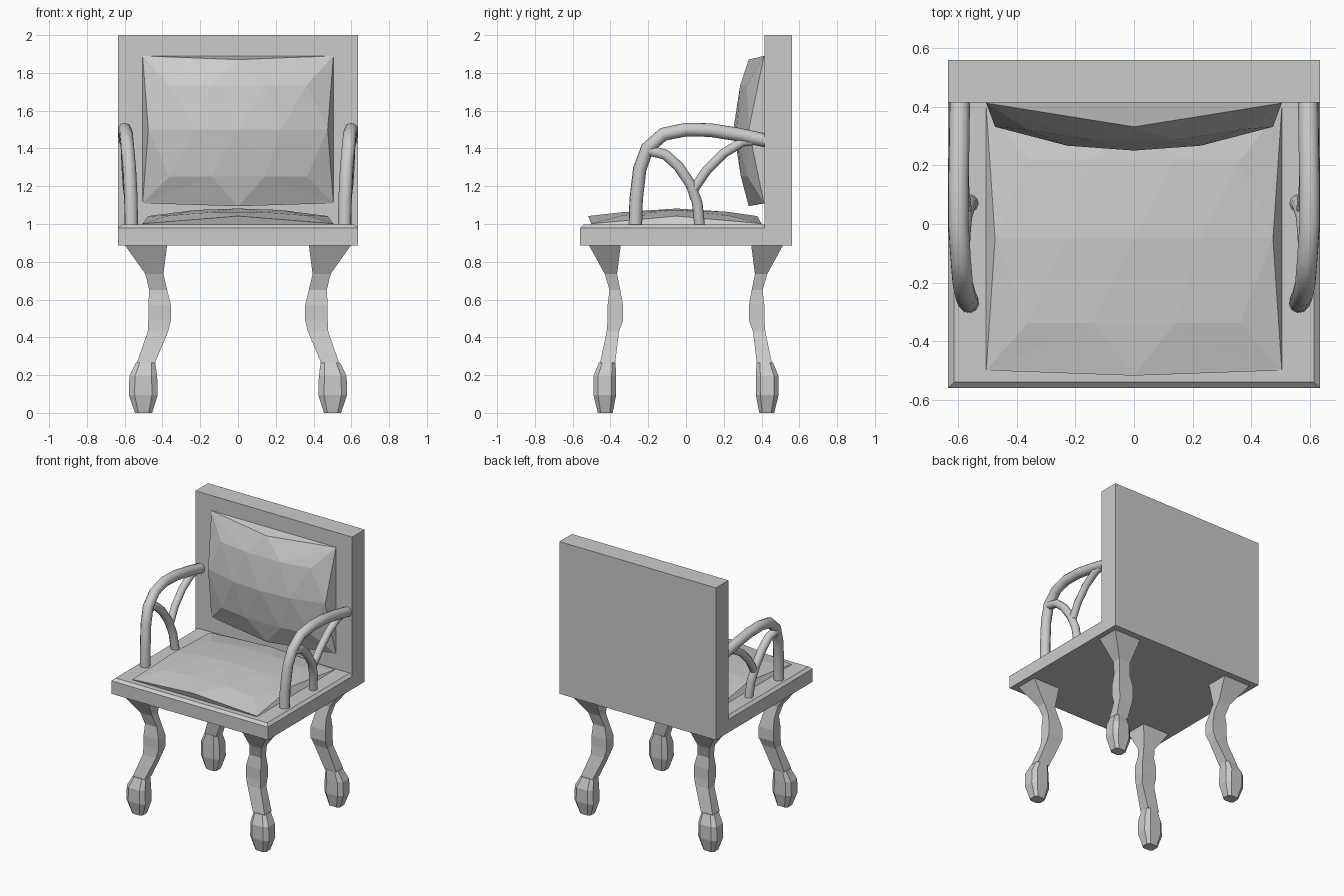
import bpy, bmesh
from mathutils import Vector, geometry

if "Cube" in bpy.data.objects:
    bpy.data.objects.remove(bpy.data.objects["Cube"])

grey = bpy.data.materials.new("plain_grey")
grey.use_nodes = True
grey.diffuse_color = (0.6, 0.6, 0.6, 1)
grey.node_tree.nodes["Principled BSDF"].inputs["Base Color"].default_value = (0.6, 0.6, 0.6, 1)


def add_mesh(name, bm):
    bmesh.ops.recalc_face_normals(bm, faces=bm.faces)
    mesh = bpy.data.meshes.new(name)
    bm.to_mesh(mesh)
    bm.free()
    mesh.materials.append(grey)
    obj = bpy.data.objects.new(name, mesh)
    bpy.context.collection.objects.link(obj)
    return obj


def loft(name, rings, chamfer=0, sx=1, sy=1):
    """Stack rectangles (x0, x1, y0, y1, z), with optional cut corners."""
    bm = bmesh.new()
    loops = []
    for x0, x1, y0, y1, z in rings:
        corners = [Vector(p) for p in ((x0, y0, z), (x1, y0, z), (x1, y1, z), (x0, y1, z))]
        points = corners
        if chamfer:
            points = []
            for i, c in enumerate(corners):
                points += [c.lerp(corners[i - 1], chamfer), c.lerp(corners[(i + 1) % 4], chamfer)]
        loops.append([bm.verts.new((p.x * sx, p.y * sy, p.z)) for p in points])
    n = len(loops[0])
    for low, high in zip(loops, loops[1:]):
        for i in range(n):
            j = (i + 1) % n
            bm.faces.new((low[i], low[j], high[j], high[i]))
    bm.faces.new(loops[0])
    bm.faces.new(loops[-1])
    return add_mesh(name, bm)


def cushion(name, half_u, half_v, depth, place):
    """Faceted pillow: domed front, pinched edges, flat base."""
    rows = {-1: (-1, 0, 1), -0.64: (-0.72, -0.28, 0.28, 0.72), 0: (-1, -0.45, 0, 0.45, 1),
            0.6: (-0.72, -0.28, 0.28, 0.72), 1: (-1, 0, 1)}
    flat = [Vector((u, v)) for v, us in rows.items() for u in us]
    points, _, faces, *_ = geometry.delaunay_2d_cdt(flat, [], [], 0, 1e-5)
    bm = bmesh.new()
    tops, bases = [], []
    for p in points:
        u, v = p
        height = 1 - 0.5 * u * u - 0.5 * v * v
        if abs(u) == 1 and v == 0:
            u *= 0.94
        if u == 0 and abs(v) == 1:
            v = 0.95 if v > 0 else -1.04
        tops.append(bm.verts.new(place(u * half_u, v * half_v, depth * height + 0.004)))
        bases.append(bm.verts.new(place(p.x * half_u, p.y * half_v, 0)))
    for f in faces:
        bm.faces.new([tops[i] for i in f])
        bm.faces.new([bases[i] for i in reversed(f)])
    # Side walls along the open border
    pair = dict(zip(tops, bases))
    for e in [e for e in bm.edges if e.is_boundary and e.verts[0] in pair]:
        a, b = e.verts
        bm.faces.new((a, b, pair[b], pair[a]))
    return add_mesh(name, bm)


def tube(name, points, radius, side):
    curve = bpy.data.curves.new(name, "CURVE")
    curve.dimensions = "3D"
    curve.bevel_depth = radius
    curve.bevel_resolution = 3
    curve.use_fill_caps = True
    spline = curve.splines.new("POLY")
    spline.points.add(len(points) - 1)
    for p, (x, y, z) in zip(spline.points, points):
        p.co = (side * x, y, z, 1)
    spline.use_smooth = True
    curve.materials.append(grey)
    obj = bpy.data.objects.new(name, curve)
    bpy.context.collection.objects.link(obj)


# Seat slab with a bevelled rim, and the tall back panel
loft("seat", [(-0.635, 0.635, -0.56, 0.43, 0.885), (-0.635, 0.635, -0.56, 0.43, 0.98),
              (-0.615, 0.615, -0.54, 0.43, 0.998)])
loft("back_panel", [(-0.635, 0.635, 0.415, 0.56, z) for z in (0.885, 2)])

# Cushions
cushion("seat_cushion", 0.505, 0.45, 0.08, lambda u, v, h: (u, v - 0.05, 0.998 + h))
cushion("back_cushion", 0.505, 0.39, 0.162, lambda u, v, h: (u, 0.417 - h, 1.5 + v))

# Legs and feet, one per corner
leg = [(0.375, 0.6, 0.345, 0.515, 0.89), (0.395, 0.49, 0.365, 0.43, 0.735),
       (0.375, 0.47, 0.348, 0.405, 0.65), (0.355, 0.475, 0.333, 0.415, 0.57),
       (0.355, 0.475, 0.333, 0.415, 0.49), (0.37, 0.478, 0.355, 0.42, 0.43),
       (0.44, 0.535, 0.375, 0.455, 0.265)]
foot = [(0.438, 0.54, 0.373, 0.46, 0.268), (0.428, 0.575, 0.37, 0.49, 0.195),
        (0.425, 0.578, 0.37, 0.49, 0.095), (0.455, 0.545, 0.388, 0.467, 0)]
for sx, x_name in ((1, "left"), (-1, "right")):
    for sy, y_name in ((-1, "front"), (1, "back")):
        loft(f"{y_name}_{x_name}_leg", leg, 0, sx, sy)
        loft(f"{y_name}_{x_name}_foot", foot, 0.2, sx, sy)

# Armrests with two curved braces each
arm = [(0.565, -0.268, 0.99), (0.567, -0.264, 1.13), (0.575, -0.245, 1.29), (0.585, -0.205, 1.4),
       (0.592, -0.12, 1.475), (0.6, 0, 1.5), (0.6, 0.13, 1.497), (0.597, 0.28, 1.473),
       (0.595, 0.43, 1.44)]
brace = [(0.59, -0.2, 1.39), (0.59, -0.11, 1.368), (0.588, -0.04, 1.305), (0.582, 0.025, 1.21),
         (0.57, 0.06, 1.11), (0.56, 0.072, 0.99)]
branch = [(0.58, 0.045, 1.19), (0.588, 0.11, 1.285), (0.592, 0.2, 1.375), (0.594, 0.3, 1.435),
          (0.595, 0.42, 1.45)]
for side, label in ((1, "left"), (-1, "right")):
    tube(f"{label}_armrest", arm, 0.036, side)
    tube(f"{label}_arm_brace", brace, 0.029, side)
    tube(f"{label}_arm_branch", branch, 0.026, side)
